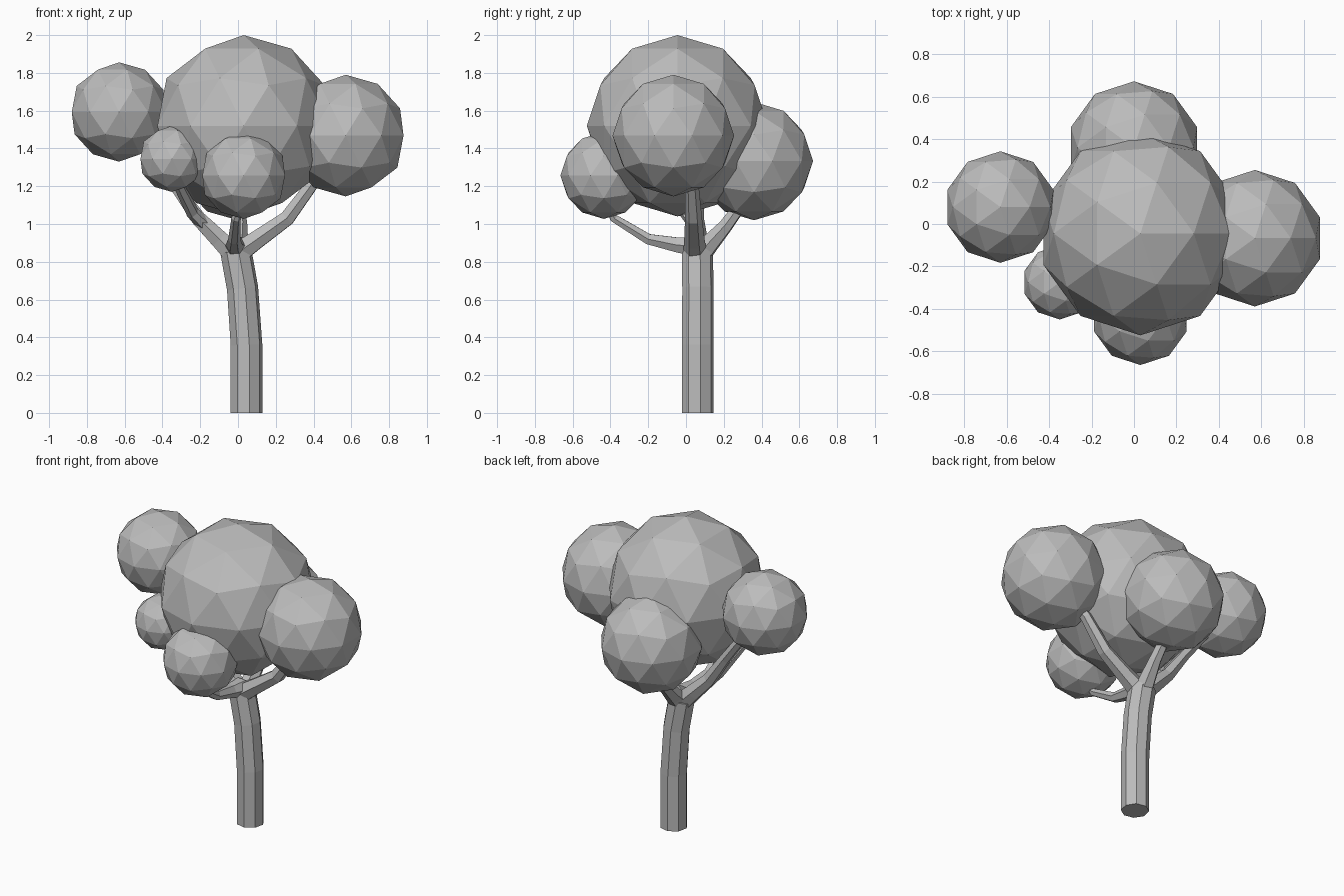
import bpy
import math

cube = bpy.data.objects.get("Cube")
if cube:
    bpy.data.objects.remove(cube, do_unlink=True)

# One plain grey for the whole tree
grey = bpy.data.materials.new("light_grey")
grey.use_nodes = True
colour = (0.5, 0.5, 0.5, 1)
grey.diffuse_color = colour
grey.node_tree.nodes["Principled BSDF"].inputs["Base Color"].default_value = colour


def foliage(name, centre, radius):
    """Faceted ball of leaves."""
    bpy.ops.mesh.primitive_ico_sphere_add(subdivisions=2, radius=radius, location=centre)
    ball = bpy.context.object
    ball.name = name
    ball.data.materials.append(grey)


def limb(name, points, radii, resolution=1, tilt=0.0):
    """Tapered flat-sided tube along a path, capped at both ends."""
    curve = bpy.data.curves.new(name, "CURVE")
    curve.dimensions = "3D"
    curve.bevel_depth = 1
    curve.bevel_resolution = resolution
    curve.use_fill_caps = True
    spline = curve.splines.new("POLY")
    spline.points.add(len(points) - 1)
    spline.use_smooth = False
    for point, co, radius in zip(spline.points, points, radii):
        point.co = (*co, 1)
        point.radius = radius
        point.tilt = tilt
    obj = bpy.data.objects.new(name, curve)
    bpy.context.collection.objects.link(obj)
    curve.materials.append(grey)
    bpy.ops.object.select_all(action="DESELECT")
    obj.select_set(True)
    bpy.context.view_layer.objects.active = obj
    bpy.ops.object.convert(target="MESH")


# Foliage balls
foliage("crown_foliage", (0.03, -0.045, 1.52), 0.48)
foliage("left_foliage", (0.57, -0.067, 1.468), 0.322)
foliage("right_foliage", (-0.63, 0.08, 1.593), 0.263)
foliage("back_foliage", (0, 0.36, 1.333), 0.313)
foliage("front_foliage", (0.03, -0.435, 1.257), 0.23)
foliage("small_foliage", (-0.35, -0.275, 1.345), 0.175)

# Leaning trunk
limb("trunk",
     [(0.045, 0.063, 0), (0.045, 0.063, 0.36), (0.024, 0.063, 0.66), (-0.012, 0.06, 0.86)],
     [0.085, 0.085, 0.084, 0.084], resolution=2, tilt=math.radians(10))

# Branches reaching into the foliage
limb("left_branch",
     [(-0.01, 0.05, 0.84), (0.09, 0.045, 0.91), (0.26, 0.04, 1.03), (0.4, 0.03, 1.22), (0.48, 0, 1.32)],
     [0.065, 0.055, 0.045, 0.036, 0.03])
limb("right_branch",
     [(-0.02, 0.06, 0.84), (-0.1, 0.06, 0.92), (-0.21, 0.05, 1.03), (-0.33, 0.06, 1.2), (-0.52, 0.08, 1.45)],
     [0.065, 0.055, 0.045, 0.035, 0.03])
limb("small_branch",
     [(-0.18, 0.05, 1.0), (-0.24, 0, 1.06), (-0.31, -0.13, 1.2), (-0.35, -0.24, 1.3)],
     [0.04, 0.035, 0.03, 0.025])
limb("back_branch",
     [(-0.01, 0.06, 0.82), (0, 0.12, 0.89), (0.01, 0.21, 0.99), (0, 0.32, 1.14)],
     [0.065, 0.055, 0.04, 0.032])
limb("front_branch",
     [(-0.01, 0.05, 0.88), (-0.02, -0.05, 0.89), (-0.02, -0.2, 0.92), (-0.01, -0.38, 1.03), (0.01, -0.42, 1.1)],
     [0.06, 0.045, 0.032, 0.025, 0.02])
